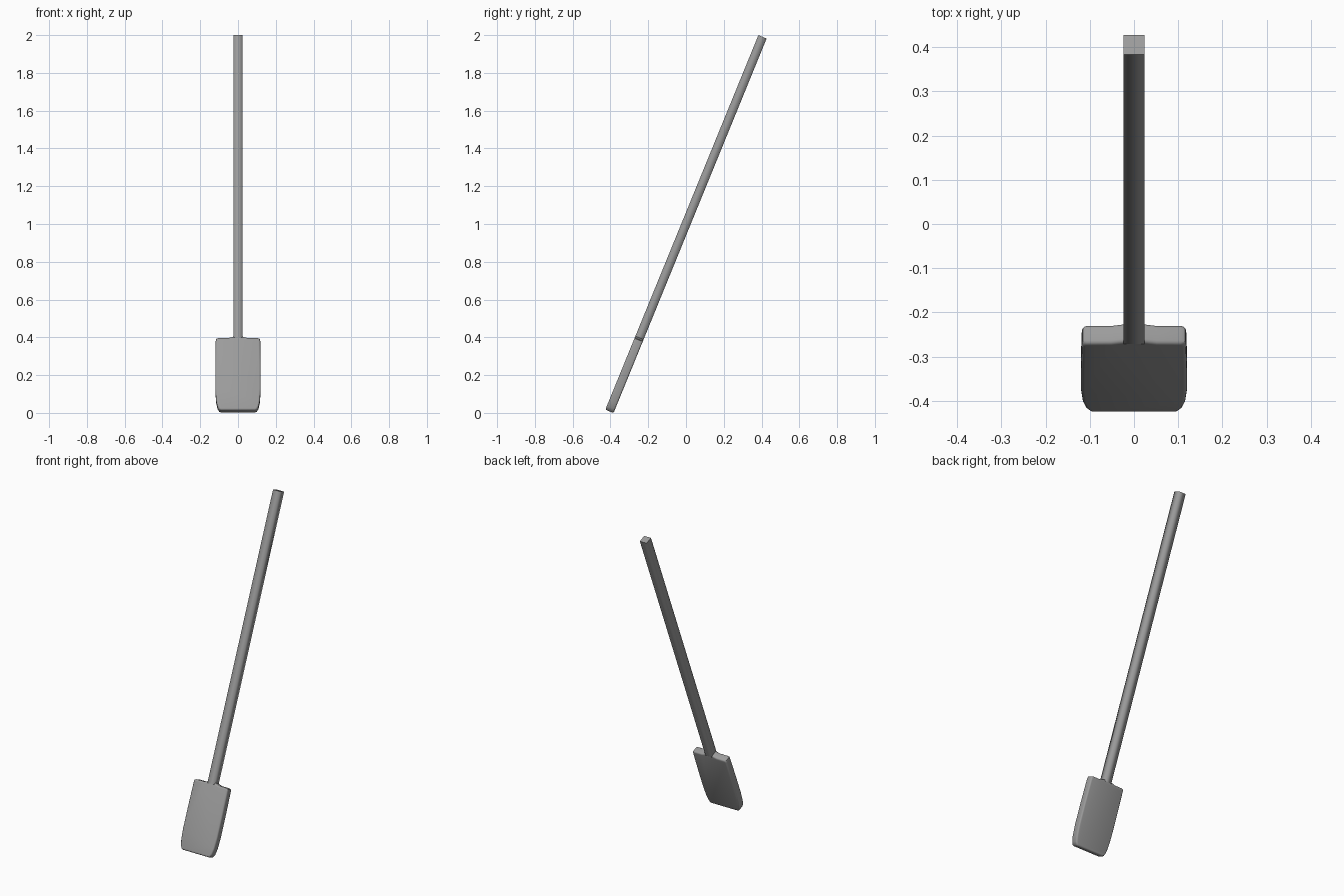
import bpy, bmesh, math
from mathutils import Matrix, Vector

if "Cube" in bpy.data.objects:
    bpy.data.objects.remove(bpy.data.objects["Cube"])

TILT = math.atan2(0.81, 1.982)
LENGTH = 2.141
T = 0.0235  # half thickness
# local: x across, y through thickness, z along the shaft; leaned back about x
LEAN = Matrix.Translation((0, -0.405, 0.009)) @ Matrix.Rotation(-TILT, 4, 'X')

grey = bpy.data.materials.new("dark_grey")
grey.diffuse_color = (0.33, 0.33, 0.33, 1)
grey.use_nodes = True
grey.node_tree.nodes["Principled BSDF"].inputs["Base Color"].default_value = grey.diffuse_color


def prism(outline, y0, y1):
    """Extrude an (x, z) outline through the thickness."""
    bm = bmesh.new()
    face = bm.faces.new([bm.verts.new((x, y0, z)) for x, z in outline])
    ext = bmesh.ops.extrude_face_region(bm, geom=[face])
    verts = [g for g in ext['geom'] if isinstance(g, bmesh.types.BMVert)]
    bmesh.ops.translate(bm, verts=verts, vec=Vector((0, y1 - y0, 0)))
    bmesh.ops.recalc_face_normals(bm, faces=bm.faces)
    return bm


def finish(name, bm):
    bm.transform(LEAN)
    me = bpy.data.meshes.new(name)
    bm.to_mesh(me)
    bm.free()
    me.materials.append(grey)
    ob = bpy.data.objects.new(name, me)
    bpy.context.collection.objects.link(ob)
    return ob


# square shaft, softly shaded along its length with crisp end caps
bm = prism([(-T, 0.41), (T, 0.41), (T, LENGTH), (-T, LENGTH)], -T, T)
for f in bm.faces:
    f.smooth = True
for e in bm.edges:
    e.smooth = abs((e.verts[0].co - e.verts[1].co).z) > 0.1
finish("shaft", bm)

# blade with slight centre shoulders and tapered lower corners
half = [(0.024, 0.420), (0.052, 0.411), (0.106, 0.411), (0.115, 0.407),
        (0.118, 0.395), (0.120, 0.25), (0.120, 0.12), (0.116, 0.055),
        (0.109, 0.020), (0.100, 0.003), (0.090, -0.001)]
outline = half + [(-x, z) for x, z in reversed(half)]
bm = prism(outline, -T, T)
rim = [e for e in bm.edges if abs(e.verts[0].co.y - e.verts[1].co.y) < 1e-5]
bmesh.ops.bevel(bm, geom=rim, offset=0.009, segments=3, profile=0.5,
                affect='EDGES', clamp_overlap=True)
blade = finish("blade", bm)
bpy.context.view_layer.objects.active = blade
blade.select_set(True)
bpy.ops.object.shade_smooth_by_angle(angle=math.radians(50))
